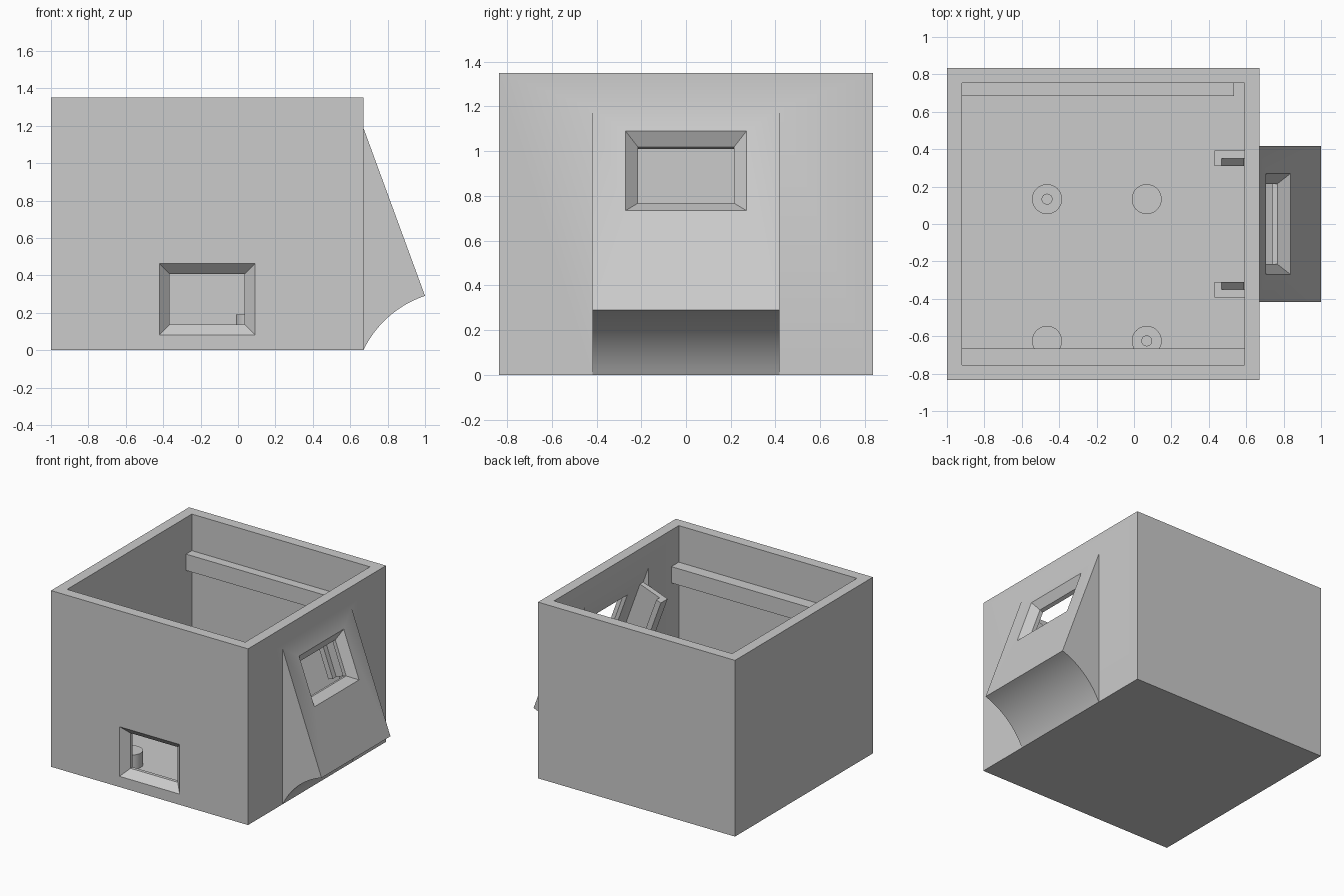
import bpy, bmesh, math
from mathutils import Matrix, Vector

if "Cube" in bpy.data.objects:
    bpy.data.objects.remove(bpy.data.objects["Cube"], do_unlink=True)

grey = bpy.data.materials.new("plain grey")
grey.use_nodes = True
grey.diffuse_color = (0.6, 0.6, 0.6, 1)
grey.node_tree.nodes["Principled BSDF"].inputs["Base Color"].default_value = (0.6, 0.6, 0.6, 1)


def finish(name, bm):
    bmesh.ops.recalc_face_normals(bm, faces=bm.faces)
    mesh = bpy.data.meshes.new(name)
    bm.to_mesh(mesh)
    bm.free()
    mesh.materials.append(grey)
    obj = bpy.data.objects.new(name, mesh)
    bpy.context.collection.objects.link(obj)
    return obj


def loft(name, loops):
    """Closed solid through matching loops of points."""
    bm = bmesh.new()
    rings = [[bm.verts.new(p) for p in loop] for loop in loops]
    for a, b in zip(rings, rings[1:]):
        for i in range(len(a)):
            j = (i + 1) % len(a)
            bm.faces.new((a[i], a[j], b[j], b[i]))
    bm.faces.new(rings[0])
    bm.faces.new(rings[-1])
    return finish(name, bm)


def box(name, x0, x1, y0, y1, z0, z1):
    base = [(x0, y0), (x1, y0), (x1, y1), (x0, y1)]
    return loft(name, [[(x, y, z) for x, y in base] for z in (z0, z1)])


def side_prism(name, profile, half):
    return loft(name, [[(x, y, z) for x, z in profile] for y in (-half, half)])


def cylinder(name, x, y, z0, z1, r):
    bm = bmesh.new()
    bmesh.ops.create_cone(bm, cap_ends=True, segments=40, radius1=r, radius2=r, depth=z1 - z0,
                          matrix=Matrix.Translation((x, y, (z0 + z1) / 2)))
    return smooth(finish(name, bm))


def smooth(obj):
    bpy.ops.object.select_all(action='DESELECT')
    obj.select_set(True)
    bpy.context.view_layer.objects.active = obj
    bpy.ops.object.shade_smooth_by_angle(angle=math.radians(25))
    return obj


def combine(target, tool, operation):
    mod = target.modifiers.new("cut", 'BOOLEAN')
    mod.operation, mod.object, mod.solver = operation, tool, 'EXACT'
    bpy.context.view_layer.objects.active = target
    bpy.ops.object.modifier_apply(modifier=mod.name)
    bpy.data.objects.remove(tool, do_unlink=True)


def window_cutter(frame, half_w, half_h):
    """Bevelled opening: sloping reveal, then a straight tunnel inward."""
    loops = []
    for depth, grow in ((0.02, 0.02), (-0.055, -0.055), (-0.12, -0.055)):
        w, h = half_w + grow, half_h + grow
        loops.append([frame @ Vector((u, v, depth))
                      for u, v in ((-w, -h), (w, -h), (w, h), (-w, h))])
    return loft("window_cutter", loops)


def frame_at(origin, u, v, n):
    m = Matrix((u, v, n)).transposed().to_4x4()
    m.translation = origin
    return m


# Open-topped housing
housing = box("housing", -1, 0.67, -0.835, 0.835, 0, 1.35)
combine(housing, box("cavity", -0.92, 0.59, -0.755, 0.755, 0.08, 1.5), 'DIFFERENCE')

# Sloping display hood with a concave underside
tip, foot, centre = Vector((1, 0.29)), Vector((0.67, 0)), Vector((1.175, -0.241))
a0 = math.atan2(*(tip - centre).yx)
a1 = math.atan2(*(foot - centre).yx)
radius = (tip - centre).length
arc = [(centre.x + radius * math.cos(a0 + (a1 - a0) * i / 20),
        centre.y + radius * math.sin(a0 + (a1 - a0) * i / 20)) for i in range(20)]
hood = [(0.63, 1.15), (0.67, 1.19)] + arc + [tuple(foot), (0.63, 0.05)]
combine(housing, side_prism("hood", hood, 0.417), 'UNION')

# Hollow of the hood, open to the inside
hollow = [(0.5, 1.17), (0.589, 1.17), (0.87, 0.4), (0.74, 0.28), (0.64, 0.16), (0.6, 0.09), (0.5, 0.09)]
combine(housing, side_prism("hollow", hollow, 0.388), 'DIFFERENCE')

# Bevelled windows in the hood and in the front wall
slope = Vector((-0.33, 0, 0.9)).normalized()
normal = Vector((0.9, 0, 0.33)).normalized()
panel = frame_at((0.772, 0, 0.912), Vector((0, 1, 0)), slope, normal)
combine(housing, window_cutter(panel, 0.27, 0.189), 'DIFFERENCE')
front = frame_at((-0.165, -0.835, 0.272), Vector((1, 0, 0)), Vector((0, 0, 1)), Vector((0, -1, 0)))
combine(housing, window_cutter(front, 0.255, 0.19), 'DIFFERENCE')
smooth(housing)

# Lid ledges
box("back_ledge", -0.925, 0.535, 0.685, 0.76, 0.945, 1.07)
box("front_ledge", -0.925, 0.595, -0.76, -0.665, 0.945, 1.07)

# L-shaped display brackets behind the sloping panel
section = [(0.31, -0.301), (0.392, -0.301), (0.392, -0.075), (0.35, -0.075), (0.35, -0.26), (0.31, -0.26)]
for side, label in ((1, "back"), (-1, "front")):
    loft(label + "_display_bracket",
         [[panel @ Vector((side * u, v, n)) for u, n in section] for v in (-0.172, 0.172)])

# Board standoffs, two of them with locating pegs
for x in (-0.465, 0.068):
    for y in (0.133, -0.625):
        cylinder("standoff", x, y, 0.075, 0.19, 0.08)
        if (x < 0) == (y > 0):
            cylinder("locating_peg", x, y, 0.18, 0.25, 0.029)
